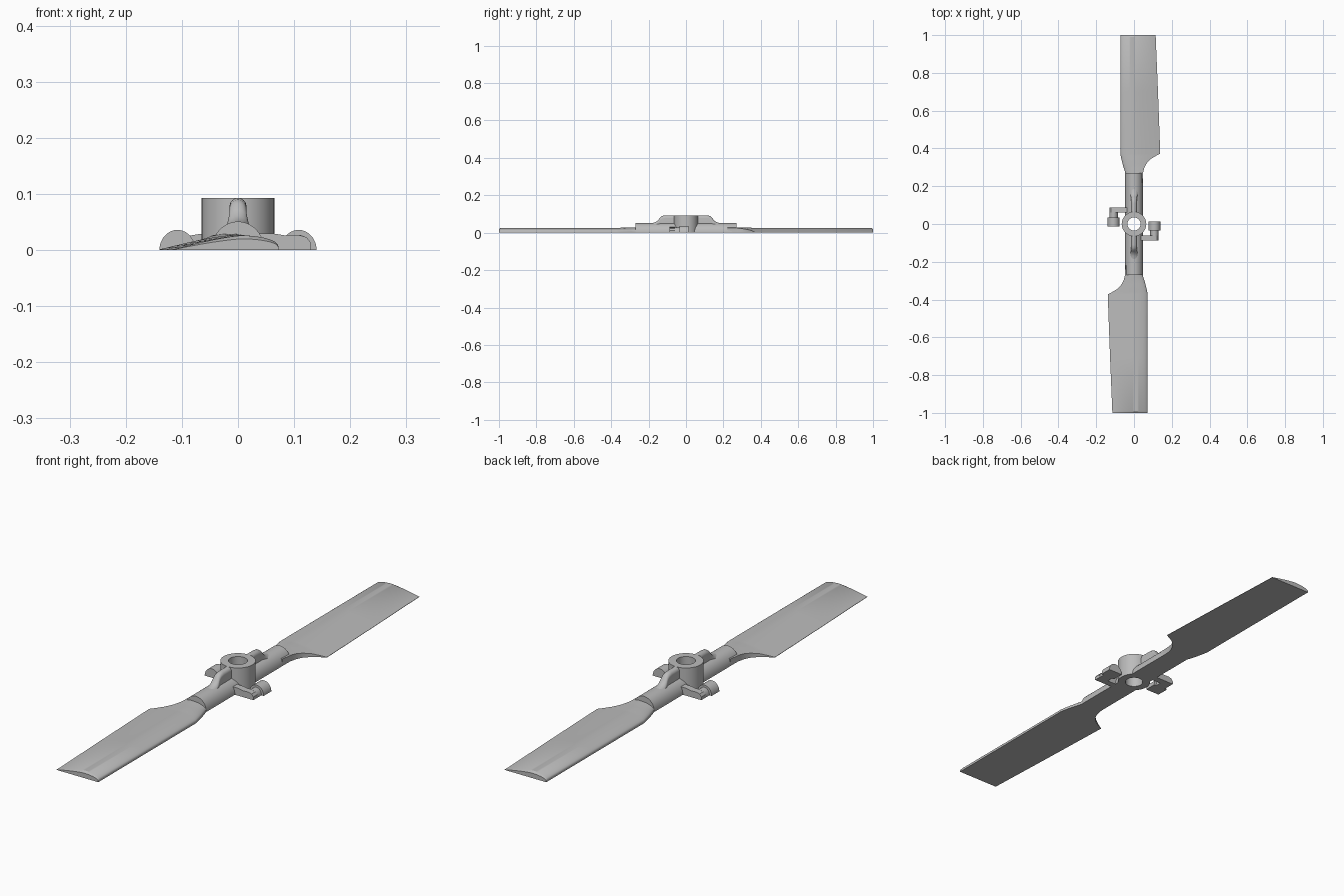
import bpy, bmesh, math
from mathutils import Matrix

if "Cube" in bpy.data.objects:
    bpy.data.objects.remove(bpy.data.objects["Cube"], do_unlink=True)

grey = bpy.data.materials.new("grey_plastic")
grey.use_nodes = True
colour = (0.5, 0.5, 0.5, 1)
grey.diffuse_color = colour
grey.node_tree.nodes["Principled BSDF"].inputs["Base Color"].default_value = colour


def finish(name, bm, turn):
    """Turn the part about the hub axis, and make it a shaded object."""
    bm.transform(Matrix.Rotation(turn, 4, "Z"))
    bmesh.ops.recalc_face_normals(bm, faces=bm.faces)
    mesh = bpy.data.meshes.new(name)
    bm.to_mesh(mesh)
    bm.free()
    mesh.materials.append(grey)
    ob = bpy.data.objects.new(name, mesh)
    bpy.context.collection.objects.link(ob)
    bpy.ops.object.select_all(action="DESELECT")
    ob.select_set(True)
    bpy.context.view_layer.objects.active = ob
    bpy.ops.object.shade_smooth_by_angle(angle=math.radians(30))


def loft(name, sections, turn=0, closed=False):
    """Skin rings of points; cap the ends, or join them into a loop."""
    bm = bmesh.new()
    rings = [[bm.verts.new(p) for p in s] for s in sections]
    n = len(rings[0])
    pairs = list(zip(rings, rings[1:]))
    if closed:
        pairs.append((rings[-1], rings[0]))
    else:
        bm.faces.new(rings[0])
        bm.faces.new(rings[-1])
    for a, b in pairs:
        for i in range(n):
            j = (i + 1) % n
            bm.faces.new((a[i], a[j], b[j], b[i]))
    finish(name, bm, turn)


def arch(cx, y, rx, h, steps=20):
    """Half ellipse standing on the ground plane."""
    return [(cx + rx * math.cos(math.pi * i / steps), y,
             h * math.sin(math.pi * i / steps)) for i in range(steps + 1)]


def airfoil(y, lead, trail, height):
    """Flat-bottomed section; a short chord is cut off square."""
    full = 0.14 - 0.025 * max(0, y - 0.37) / 0.63
    top = []
    for i in range(25):
        t = (i / 24) ** 1.6
        x = lead + (trail - lead) * t
        u = (x - lead) / (full - lead)
        if u < 0.35:
            z = 0.25 + 0.75 * math.sqrt(max(0, 1 - (1 - u / 0.35) ** 2))
        else:
            z = 1 - 0.95 * ((u - 0.35) / 0.65) ** 1.35
        top.append((x, y, height * z))
    return top + [(trail, y, 0), (lead, y, 0)]


def fin_section(y, top, half):
    """Narrow upright with a rounded crest."""
    crest = [(half * math.cos(math.pi * i / 12), y,
              top - half * (1 - math.sin(math.pi * i / 12))) for i in range(13)]
    return [(half, y, 0.01)] + crest + [(-half, y, 0.01)]


# Hub: a bored cylinder
profile = [(0.035, 0), (0.065, 0), (0.065, 0.093), (0.035, 0.093)]
loft("hub", [[(r * math.cos(a), r * math.sin(a), z) for r, z in profile]
             for a in (math.tau * i / 32 for i in range(32))], closed=True)

blade_plan = [(0.22, -0.045, 0.045, 0.03), (0.27, -0.046, 0.048, 0.029),
              (0.295, -0.054, 0.054, 0.028), (0.32, -0.061, 0.066, 0.027),
              (0.345, -0.067, 0.09, 0.027), (0.36, -0.07, 0.115, 0.026),
              (0.372, -0.072, 0.139, 0.026), (0.7, -0.072, 0.127, 0.026),
              (0.99, -0.072, 0.115, 0.026), (1.0, -0.072, 0.115, 0.02)]
fin_plan = [(0.045, 0.093, 0.015), (0.11, 0.093, 0.015), (0.127, 0.09, 0.015),
            (0.137, 0.083, 0.015), (0.145, 0.072, 0.017), (0.155, 0.061, 0.02),
            (0.17, 0.054, 0.025), (0.19, 0.05, 0.03)]

# Everything else repeats on opposite sides of the hub
for side, turn in (("back", 0), ("front", math.pi)):
    loft(side + "_blade", [airfoil(*s) for s in blade_plan], turn)
    loft(side + "_root", [arch(0, y, 0.047, 0.051) for y in (0.042, 0.27)], turn)
    loft(side + "_fin", [fin_section(*s) for s in fin_plan], turn)
    # Control arm, reaching sideways to a neck and a rounded lug
    arm = [(-0.03, 0), (-0.13, 0), (-0.13, 0.013), (-0.122, 0.023),
           (-0.108, 0.027), (-0.085, 0.026), (-0.06, 0.03), (-0.03, 0.03)]
    loft(side + "_arm", [[(x, y, z) for x, z in arm] for y in (0.06, 0.087)], turn)
    loft(side + "_neck", [arch(-0.108, y, 0.022, 0.027) for y in (0.03, 0.065)], turn)
    loft(side + "_lug", [arch(-0.108, y, 0.032, 0.036) for y in (-0.014, 0.035)], turn)
